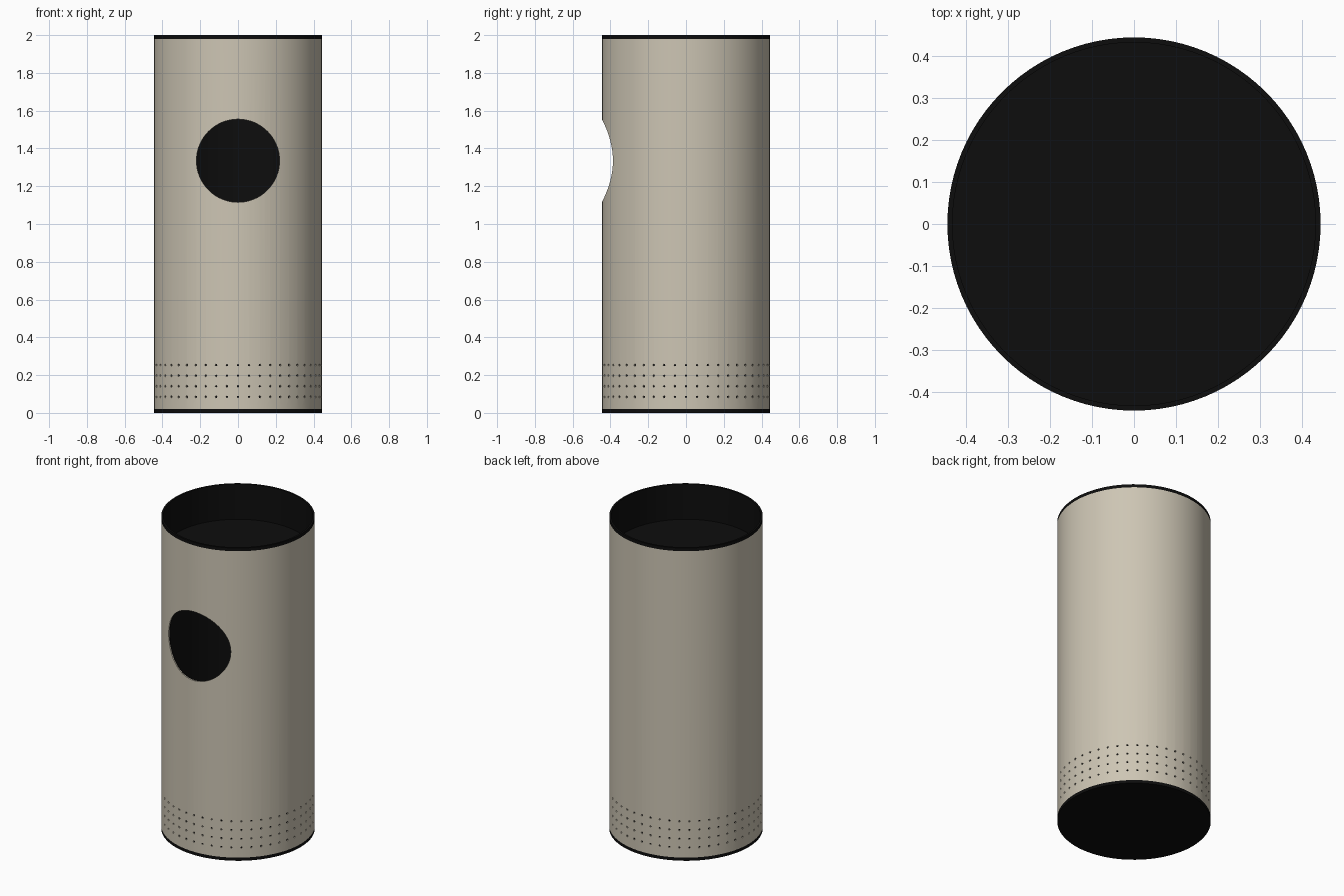
import bpy
import bmesh
import math
from mathutils import Matrix

cube = bpy.data.objects.get("Cube")
if cube:
    bpy.data.objects.remove(cube, do_unlink=True)

RADIUS, HEIGHT, BAND = 0.445, 2.0, 0.02
WALL, LINER = 0.006, 0.006
SEGMENTS = 96


def make_material(name, colour):
    mat = bpy.data.materials.new(name)
    mat.use_nodes = True
    mat.diffuse_color = colour
    bsdf = mat.node_tree.nodes["Principled BSDF"]
    bsdf.inputs["Base Color"].default_value = colour
    bsdf.inputs["Roughness"].default_value = 0.6
    return mat


beige = make_material("warm beige", (0.61, 0.56, 0.455, 1))
black = make_material("black", (0.004, 0.004, 0.004, 1))


def finish(bm, name, mat=None):
    bmesh.ops.recalc_face_normals(bm, faces=bm.faces)
    mesh = bpy.data.meshes.new(name)
    bm.to_mesh(mesh)
    bm.free()
    obj = bpy.data.objects.new(name, mesh)
    bpy.context.collection.objects.link(obj)
    if mat:
        mesh.materials.append(mat)
    return obj


def tube(name, outer, inner, low, high, mat):
    """Hollow ring with a rectangular section."""
    bm = bmesh.new()
    profile = [(outer, low), (outer, high), (inner, high), (inner, low)]
    rings = []
    for i in range(SEGMENTS):
        a = math.tau * i / SEGMENTS
        rings.append([bm.verts.new((r * math.cos(a), r * math.sin(a), z)) for r, z in profile])
    for i, ring in enumerate(rings):
        after = rings[(i + 1) % SEGMENTS]
        for j in range(4):
            k = (j + 1) % 4
            bm.faces.new((ring[j], after[j], after[k], ring[k]))
    return finish(bm, name, mat)


def disc(name, radius, low, high, mat):
    bm = bmesh.new()
    bmesh.ops.create_cone(bm, cap_ends=True, segments=SEGMENTS, radius1=radius, radius2=radius,
                          depth=high - low, matrix=Matrix.Translation((0, 0, (low + high) / 2)))
    return finish(bm, name, mat)


def add_drill(bm, radius, length, distance, z, angle, sides):
    """Cylinder pointing outward; angle 0 faces the front."""
    place = (Matrix.Rotation(angle, 4, "Z") @ Matrix.Translation((0, -distance, z))
             @ Matrix.Rotation(math.pi / 2, 4, "X"))
    bmesh.ops.create_cone(bm, cap_ends=True, segments=sides, radius1=radius,
                          radius2=radius, depth=length, matrix=place)


def activate(obj):
    bpy.ops.object.select_all(action="DESELECT")
    obj.select_set(True)
    bpy.context.view_layer.objects.active = obj


def cut(obj, cutter):
    activate(obj)
    mod = obj.modifiers.new("cut", "BOOLEAN")
    mod.operation, mod.solver, mod.object = "DIFFERENCE", "EXACT", cutter
    bpy.ops.object.modifier_apply(modifier=mod.name)


# Outer shell and dark lining
inner = RADIUS - WALL
shell = tube("outer_shell", RADIUS, inner, BAND, HEIGHT - BAND, beige)
lining = tube("inner_lining", inner - 0.0005, inner - LINER, BAND, HEIGHT - BAND, black)

# Dark rim, recessed lid and base
rim = tube("top_rim", RADIUS, inner - LINER, HEIGHT - BAND, HEIGHT, black)
lid = disc("recessed_lid", inner - LINER, 1.755, 1.775, black)
base = disc("base", RADIUS, 0, BAND, black)

# Round front opening through shell and lining
bm = bmesh.new()
add_drill(bm, 0.22, 0.4, 0.4, 1.335, 0, 64)
opening = finish(bm, "opening_cutter")

# Four rows of small perforations around the foot
bm = bmesh.new()
for row in range(4):
    for i in range(48):
        add_drill(bm, 0.006, 0.02, RADIUS, 0.085 + 0.056 * row, math.tau * i / 48, 8)
perforations = finish(bm, "perforation_cutter")

cut(shell, opening)
cut(shell, perforations)
cut(lining, opening)
for cutter in (opening, perforations):
    bpy.data.objects.remove(cutter, do_unlink=True)

for part in (shell, lining, rim, lid, base):
    activate(part)
    bpy.ops.object.shade_smooth_by_angle(angle=math.radians(30))
